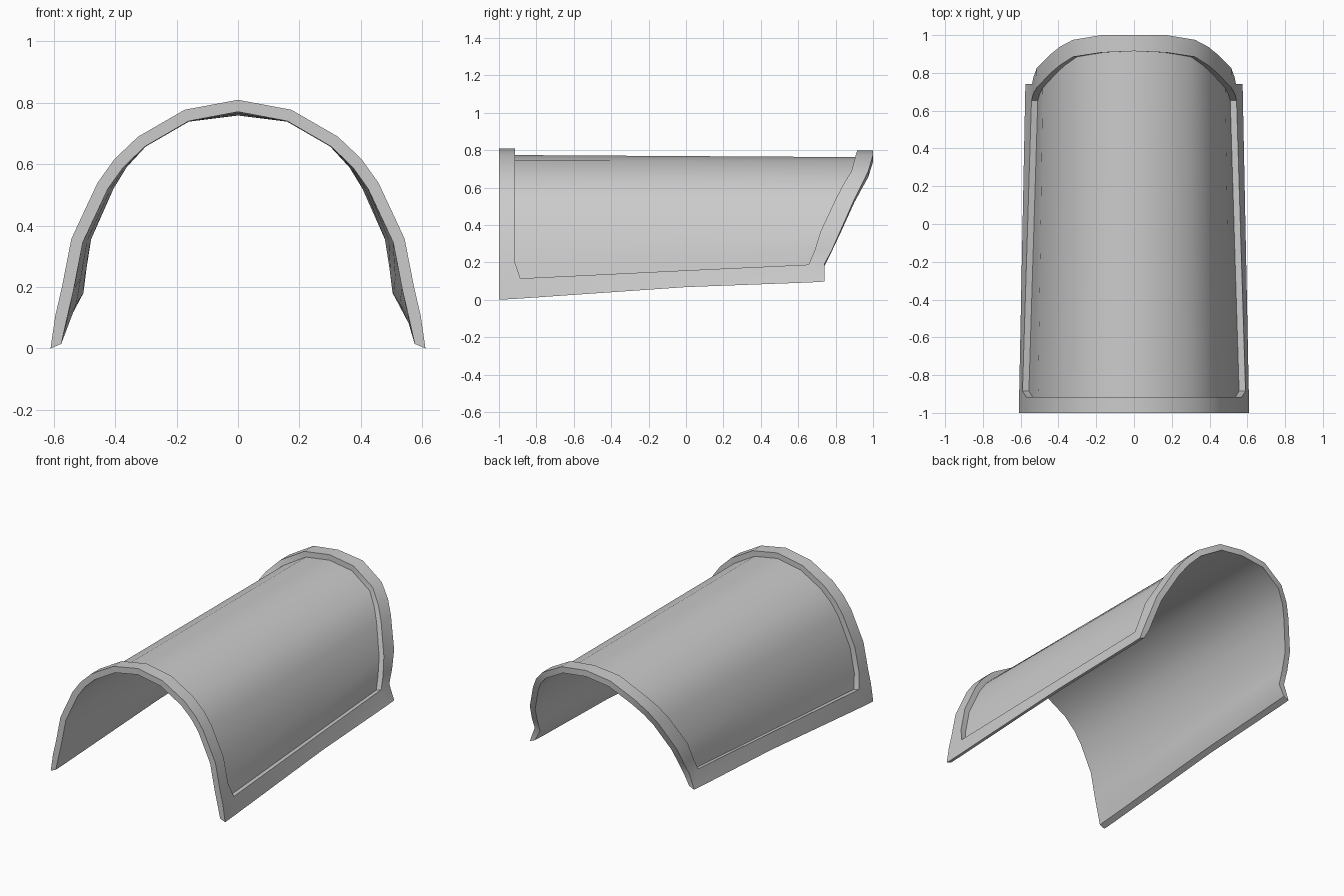
import bpy, bmesh
from mathutils import Vector

if "Cube" in bpy.data.objects:
    bpy.data.objects.remove(bpy.data.objects["Cube"])

# Half cross-section, bottom edge to crown:
# (front x, front z, back x, back z, panel front y, panel back y, back edge y)
HALF = [
    (.575, .015, .540, .112, -.900, .655, .740),
    (.556, .100, .503, .180, -.885, .655, .740),
    (.535, .190, .493, .260, -.915, .687, .780),
    (.505, .345, .478, .355, -.915, .720, .825),
    (.423, .520, .405, .520, -.915, .800, .900),
    (.373, .590, .362, .590, -.915, .840, .938),
    (.303, .657, .300, .657, -.915, .885, .975),
    (.160, .740, .160, .738, -.915, .908, 1.00),
    (.000, .770, .000, .758, -.915, .915, 1.00),
]
RIM, SHEET = .039, .004

# Inner surface grid: rows around the arch, columns along its length
rows = []
for i, (fx, fz, bx, bz, p0, p1, yb) in enumerate(HALF):
    row = []
    for c, y in enumerate((-1, p0, 0, p1, yb)):
        t = (y + 1) / (yb + 1)
        lift = .012 if i == 0 and c == 2 else 0
        row.append(Vector((fx + (bx - fx) * t, y, fz + (bz - fz) * t + lift)))
    rows.append(row)
rows += [[Vector((-v.x, v.y, v.z)) for v in r] for r in reversed(rows[:-1])]
NR, NC = len(rows), 5


def offset(r, c, d):
    """Move a grid point outward from the arch."""
    p = rows[r][c]
    if r in (0, NR - 1):
        return p + Vector((.035 if r == 0 else -.035, 0, -.015)) * (d / RIM)
    t = rows[r + 1][c] - rows[r - 1][c]
    return p + Vector((t.z, 0, -t.x)).normalized() * d


bm = bmesh.new()
cache = {}


def vert(r, c, layer):
    key = (r, c, layer)
    if key not in cache:
        cache[key] = bm.verts.new(offset(r, c, (0, SHEET, RIM)[layer]))
    return cache[key]


def is_panel(r, c):
    return 1 <= r < NR - 2 and 1 <= c < NC - 2


# Inner lining, raised border and recessed panel
for r in range(NR - 1):
    for c in range(NC - 1):
        quad = [(r, c), (r, c + 1), (r + 1, c + 1), (r + 1, c)]
        bm.faces.new([vert(*q, 0) for q in reversed(quad)])
        top = 1 if is_panel(r, c) else 2
        bm.faces.new([vert(*q, top) for q in quad])


def wall(a, b, lo, hi):
    bm.faces.new([vert(*a, lo), vert(*b, lo), vert(*b, hi), vert(*a, hi)])


# Outer edge walls, and the step from the border down to the panel
for lo, hi, m in ((0, 2, 0), (1, 2, 1)):
    for r in range(m, NR - 1 - m):
        for c in (m, NC - 1 - m):
            wall((r, c), (r + 1, c), lo, hi)
    for c in range(m, NC - 1 - m):
        for r in (m, NR - 1 - m):
            wall((r, c), (r, c + 1), lo, hi)

bmesh.ops.recalc_face_normals(bm, faces=bm.faces[:])
mesh = bpy.data.meshes.new("arched_guard")
bm.to_mesh(mesh)
bm.free()
guard = bpy.data.objects.new("arched_guard", mesh)
bpy.context.collection.objects.link(guard)

# Smooth surfaces, sharp rim edges
bpy.context.view_layer.objects.active = guard
guard.select_set(True)
bpy.ops.object.shade_smooth_by_angle(angle=.6)
